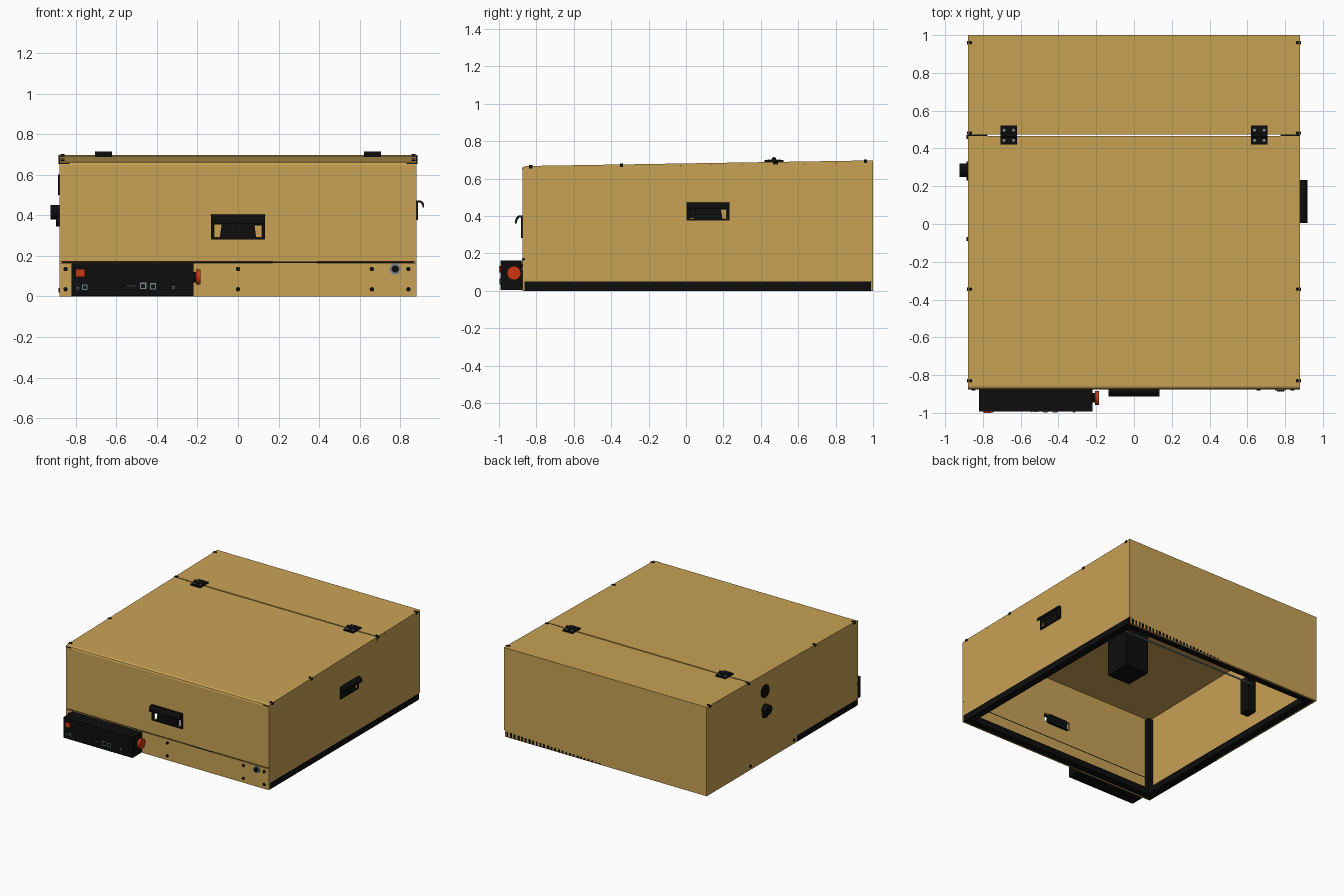
import bpy, bmesh, math
from mathutils import Matrix, Vector

if "Cube" in bpy.data.objects:
    bpy.data.objects.remove(bpy.data.objects["Cube"])


def material(name, r, g, b):
    m = bpy.data.materials.new(name)
    m.diffuse_color = (r, g, b, 1)
    m.use_nodes = True
    m.node_tree.nodes["Principled BSDF"].inputs["Base Color"].default_value = (r, g, b, 1)
    return m


TAN = material("tan_panel", 0.58, 0.36, 0.09)
BLACK = material("black_plastic", 0.004, 0.004, 0.004)
RED = material("signal_red", 0.62, 0.035, 0.005)
GREY = material("steel_grey", 0.2, 0.25, 0.28)


def finish(name, bm, mat):
    bmesh.ops.recalc_face_normals(bm, faces=bm.faces)
    me = bpy.data.meshes.new(name)
    bm.to_mesh(me)
    bm.free()
    me.materials.append(mat)
    ob = bpy.data.objects.new(name, me)
    bpy.context.collection.objects.link(ob)
    return ob


def add_prism(bm, pts, axis, a, b):
    """Extrude a flat outline along an axis from a to b."""
    def place(p, t):
        p = list(p)
        p.insert("XYZ".index(axis), t)
        return p
    lo = [bm.verts.new(place(p, a)) for p in pts]
    hi = [bm.verts.new(place(p, b)) for p in pts]
    n = len(pts)
    bm.faces.new(lo)
    bm.faces.new(hi[::-1])
    for i in range(n):
        j = (i + 1) % n
        bm.faces.new((lo[i], lo[j], hi[j], hi[i]))


def add_box(bm, x, y, z):
    add_prism(bm, [(x[0], y[0]), (x[1], y[0]), (x[1], y[1]), (x[0], y[1])], "Z", z[0], z[1])


def prism(name, pts, axis, a, b, mat):
    bm = bmesh.new()
    add_prism(bm, pts, axis, a, b)
    return finish(name, bm, mat)


def box(name, x, y, z, mat):
    bm = bmesh.new()
    add_box(bm, x, y, z)
    return finish(name, bm, mat)


def disc(name, centre, axis, radius, depth, mat, sides=24):
    bm = bmesh.new()
    bmesh.ops.create_cone(bm, cap_ends=True, segments=sides, radius1=radius, radius2=radius, depth=depth)
    turn = Vector((0, 0, 1)).rotation_difference(Vector([axis == a for a in "XYZ"]))
    bm.transform(Matrix.Translation(centre) @ turn.to_matrix().to_4x4())
    for f in bm.faces:
        f.smooth = len(f.verts) == 4
    for e in bm.edges:
        e.smooth = all(len(f.verts) == 4 for f in e.link_faces)
    return finish(name, bm, mat)


def cut(target, cutter):
    mod = target.modifiers.new("opening", "BOOLEAN")
    mod.operation, mod.object = "DIFFERENCE", cutter
    bpy.context.view_layer.objects.active = target
    bpy.ops.object.modifier_apply(modifier=mod.name)
    bpy.data.objects.remove(cutter)


def roof(y):
    return 0.667 + 0.016 * (y + 0.875)


W, F, T = 0.88, -0.875, 0.012   # half width, front plane, panel thickness

# Side panels, the right one notched over its rail
left_panel = prism("left_side_panel", [(F + T, 0.05), (1, 0.05), (1, roof(1) - T),
                   (F + T, roof(F) - T)], "X", W - T, W, TAN)
right_panel = prism("right_side_panel", [(F + T, 0.05), (-0.12, 0.05), (-0.12, 0), (1, 0),
                    (1, roof(1) - T), (F + T, roof(F) - T)], "X", -W, -W + T, TAN)
cut(right_panel, disc("cutter", (-W, 0.28, 0.55), "X", 0.045, 0.1, BLACK, 32))
cut(left_panel, box("cutter", (0.8, 0.95), (0.02, 0.215), (0.39, 0.435), BLACK))

# Back, lower front and fixed top panels
box("back_panel", (-W + T, W - T), (1 - T, 1), (0, roof(1) - T), TAN)
box("lower_front_panel", (-W, W), (F, F + T), (0, 0.165), TAN)
prism("rear_top_panel", [(0.475, roof(0.475)), (1, roof(1)), (1, roof(1) - T),
      (0.475, roof(0.475) - T)], "X", -W, W, TAN)

# Hinged lid: top and front in one folded sheet
lid = prism("lid", [(F, 0.172), (F, 0.648), (F + 0.004, 0.66), (F + 0.016, roof(F)),
            (0.465, roof(0.465)), (0.465, roof(0.465) - T), (F + T, roof(F) - T),
            (F + T, 0.172)], "X", -W, W, TAN)
cut(lid, box("cutter", (-0.117, 0.117), (-0.95, -0.8), (0.292, 0.355), BLACK))

# Base frame and corner posts
R = 0.055
box("left_base_rail", (W - R, W), (F + T, 1 - T), (0, 0.05), BLACK)
box("right_base_rail", (-W + T, -W + T + R), (F + T, 1 - T), (0, 0.05), BLACK)
box("right_rail_cover", (-W, -W + T), (F + T, -0.12), (0, 0.05), BLACK)
box("front_base_rail", (-W + R, W - R), (F + T, F + T + R), (0, 0.05), BLACK)
box("back_base_rail", (-W + R, W - R), (1 - T - R, 1 - T), (0, 0.05), BLACK)
for s in (-1, 1):
    side = "left" if s > 0 else "right"
    for end, y in (("front", F + T + 0.02), ("back", 1 - T - 0.02)):
        x = s * (W - T - 0.02)
        box(f"{side}_{end}_post", (x - 0.02, x + 0.02), (y - 0.02, y + 0.02), (0.05, 0.645), BLACK)

# Vent slots low in the back
bm = bmesh.new()
for i in range(26):
    x = 0.85 - i * 0.032
    h = 0.042 - i * 0.0012
    add_box(bm, (x - 0.008, x + 0.008), (0.999, 1.001), (0.003, h))
finish("back_vent_slots", bm, BLACK)


# Carry handles with a hooked lip and open corners
def handle(name, width, height, matrix):
    bm = bmesh.new()
    w, h = width / 2, height / 2
    add_box(bm, (-w, w), (-0.008, 0), (h * 0.2, h))
    add_box(bm, (-w, w), (-0.008, 0), (-h, -h * 0.85))
    for s in (-1, 1):
        add_box(bm, sorted((s * w, s * (w - 0.016))), (-0.008, 0), (-h * 0.85, h * 0.2))
    add_prism(bm, [(-w * 0.68, -h), (w * 0.68, -h), (w * 0.6, h * 0.2), (-w * 0.6, h * 0.2)],
              "Y", -0.006, 0.025)
    lip = [(0, h), (-0.02, h), (-0.032, h * 0.85), (-0.038, h * 0.6), (-0.038, h * 0.3),
           (-0.03, h * 0.3), (-0.028, h * 0.55), (-0.018, h * 0.8), (0, h * 0.8)]
    add_prism(bm, lip, "X", -w, w)
    bm.transform(matrix)
    finish(name, bm, BLACK)


handle("front_handle", 0.268, 0.122, Matrix.Translation((0, F, 0.342)))
handle("left_handle", 0.228, 0.096,
       Matrix.Translation((W, 0.118, 0.425)) @ Matrix.Rotation(math.pi / 2, 4, "Z"))

# Hinges
for s, side in ((-1, "right"), (1, "left")):
    x, z = s * 0.663, roof(0.47)
    box(f"{side}_hinge_leaf", (x - 0.043, x + 0.043), (0.42, 0.522), (z - 0.002, z + 0.01), BLACK)
    disc(f"{side}_hinge_pin", (x, 0.47, z + 0.013), "X", 0.013, 0.086, BLACK)
    for dx in (-0.025, 0.025):
        for dy in (-0.027, 0.027):
            disc(f"{side}_hinge_screw", (x + dx, 0.47 + dy, z + 0.01), "Z", 0.008, 0.004, GREY, 12)

# Screws on the top, front and right side
for s in (-1, 1):
    for y in (0.96, 0.482, -0.345, -0.83):
        disc("top_screw", (s * 0.865, y, roof(y)), "Z", 0.009, 0.01, BLACK, 12)
        box("edge_tab", sorted((s * 0.877, s * 0.885)), (y - 0.009, y + 0.009),
            (roof(y) - 0.014, roof(y) + 0.002), BLACK)
    box("lid_corner_mark", sorted((s * 0.83, s * W)), (F - 0.002, F), (0.652, 0.658), BLACK)
    box("lid_gap_end", sorted((s * 0.775, s * W)), (0.46, 0.48), (0.66, roof(0.47) - 0.002), BLACK)
for x in (-0.85, 0, 0.66, 0.84):
    for z in (0.035, 0.135):
        disc("front_screw", (x, F, z), "Y", 0.011, 0.012, BLACK, 16)
for y in (0.46, -0.08):
    disc("side_screw", (-W, y, 0.03), "X", 0.011, 0.012, BLACK, 16)

# Lock and latch strip
disc("lock_ring", (0.775, F, 0.135), "Y", 0.028, 0.014, GREY)
disc("lock_barrel", (0.775, F - 0.004, 0.135), "Y", 0.018, 0.018, BLACK)
box("latch_strip", (0.17, 0.39), (F - 0.002, F + T), (0.165, 0.172), BLACK)
box("lid_seal", (-W + T, W - T), (F + 0.008, F + T), (0.165, 0.172), BLACK)

# Control box with its switch, ports and stop button
box("control_box", (-0.82, -0.22), (-0.993, F), (0.003, 0.163), BLACK)
box("power_switch", (-0.798, -0.757), (-1, -0.99), (0.098, 0.132), RED)
ports = [(-0.79, 0.04, 0.007), (-0.755, 0.045, 0.013), (-0.468, 0.052, 0.016),
         (-0.418, 0.05, 0.015), (-0.318, 0.045, 0.007)]
for x, z, r in ports:
    box("port_rim", (x - r, x + r), (-0.995, -0.99), (z - r, z + r), GREY)
    k = r * 0.65
    box("port_socket", (x - k, x + k), (-0.997, -0.99), (z - k, z + k), BLACK)
for i in range(4):
    disc("indicator", (-0.542 + i * 0.011, -0.993, 0.052), "Y", 0.003, 0.004, GREY, 8)
disc("stop_button_base", (-0.213, -0.92, 0.095), "X", 0.026, 0.016, BLACK)
disc("stop_button", (-0.196, -0.92, 0.095), "X", 0.037, 0.022, RED, 32)

# Cable port and ring on the right side
disc("cable_port", (-0.902, 0.285, 0.415), "X", 0.036, 0.044, BLACK)
disc("cable_port_clip", (-0.888, 0.285, 0.375), "X", 0.03, 0.016, BLACK)
ring = disc("exhaust_ring", (-0.882, 0.28, 0.55), "X", 0.05, 0.01, BLACK, 32)
cut(ring, disc("cutter", (-0.882, 0.28, 0.55), "X", 0.043, 0.1, BLACK, 32))

# Interior parts
box("inner_cable_duct", (-W + T, -0.8), (0.24, 0.33), (0.2, 0.48), BLACK)
box("inner_head_unit", (-0.08, 0.12), (-0.15, 0.06), (0.35, 0.67), BLACK)
disc("inner_rod", (0.2, 0.82, 0.05), "X", 0.006, 1.25, GREY, 12)
